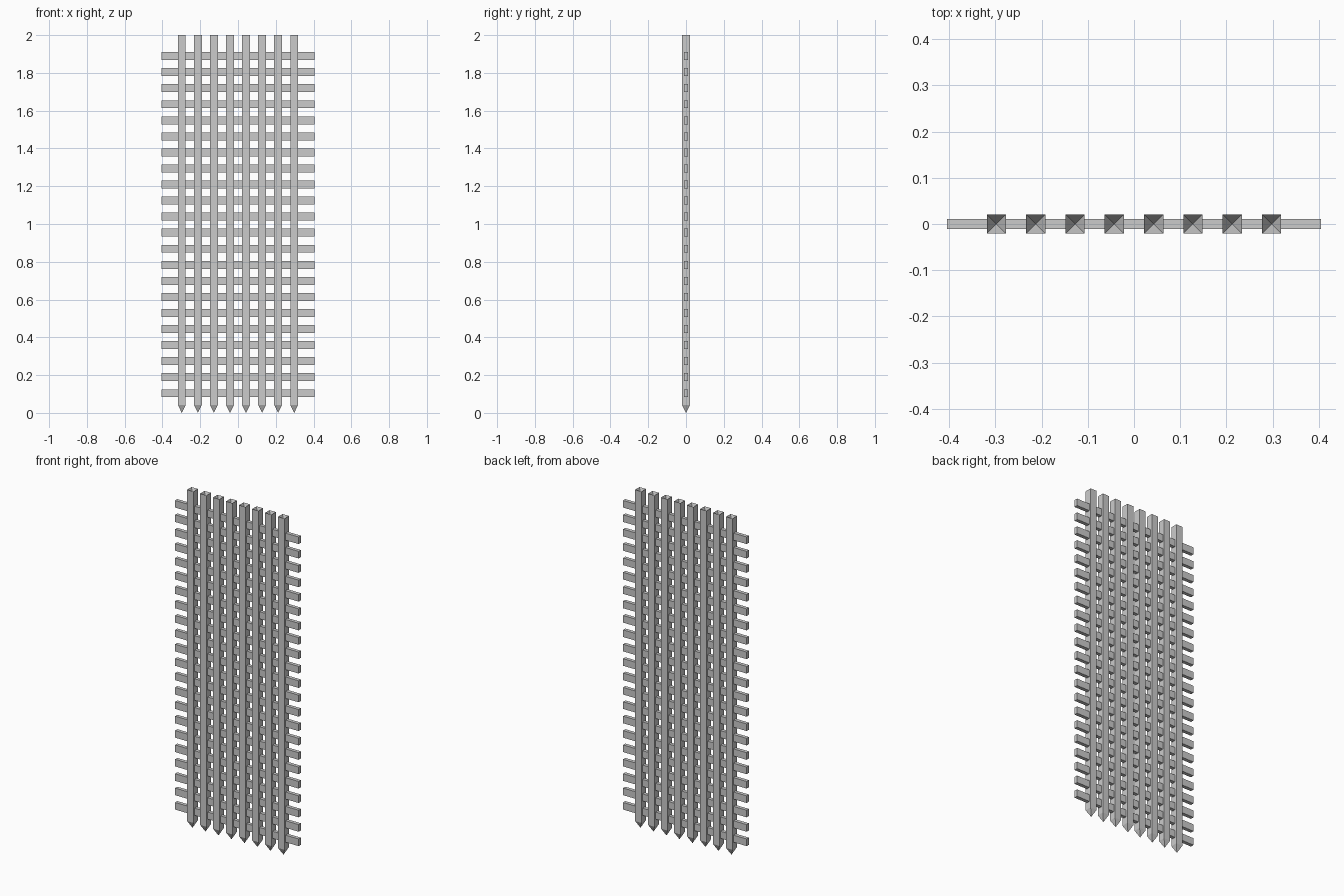
import bpy, bmesh

if "Cube" in bpy.data.objects:
    bpy.data.objects.remove(bpy.data.objects["Cube"])

PITCH = 0.085      # spacing of both bar sets
R = 0.0208         # half width of a bar
TIP = 0.042        # length of the pointed end


def make_object(name, bm):
    bmesh.ops.recalc_face_normals(bm, faces=bm.faces)
    mesh = bpy.data.meshes.new(name)
    bm.to_mesh(mesh)
    bm.free()
    obj = bpy.data.objects.new(name, mesh)
    bpy.context.collection.objects.link(obj)
    return obj


def upright(name, x):
    # square bar with a pointed foot and a matching hollow in the top
    bm = bmesh.new()
    ring = [(-R, -R), (R, -R), (R, R), (-R, R)]
    low = [bm.verts.new((x + a, b, TIP)) for a, b in ring]
    high = [bm.verts.new((x + a, b, 2.0)) for a, b in ring]
    foot = bm.verts.new((x, 0, 0))
    hollow = bm.verts.new((x, 0, 2.0 - TIP))
    for i in range(4):
        j = (i + 1) % 4
        bm.faces.new((low[i], low[j], high[j], high[i]))
        bm.faces.new((low[j], low[i], foot))
        bm.faces.new((high[i], high[j], hollow))
    make_object(name, bm)


def crossbar(name, z):
    # flat horizontal bar running through all uprights
    bm = bmesh.new()
    bmesh.ops.create_cube(bm, size=1)
    for v in bm.verts:
        v.co.x *= 0.808
        v.co.y *= 0.021
        v.co.z = v.co.z * 0.042 + z
    make_object(name, bm)


for i in range(8):
    upright(f"upright_bar_{i + 1}", (i - 3.5) * PITCH)

for i in range(22):
    crossbar(f"cross_bar_{i + 1}", 0.104 + i * PITCH)
